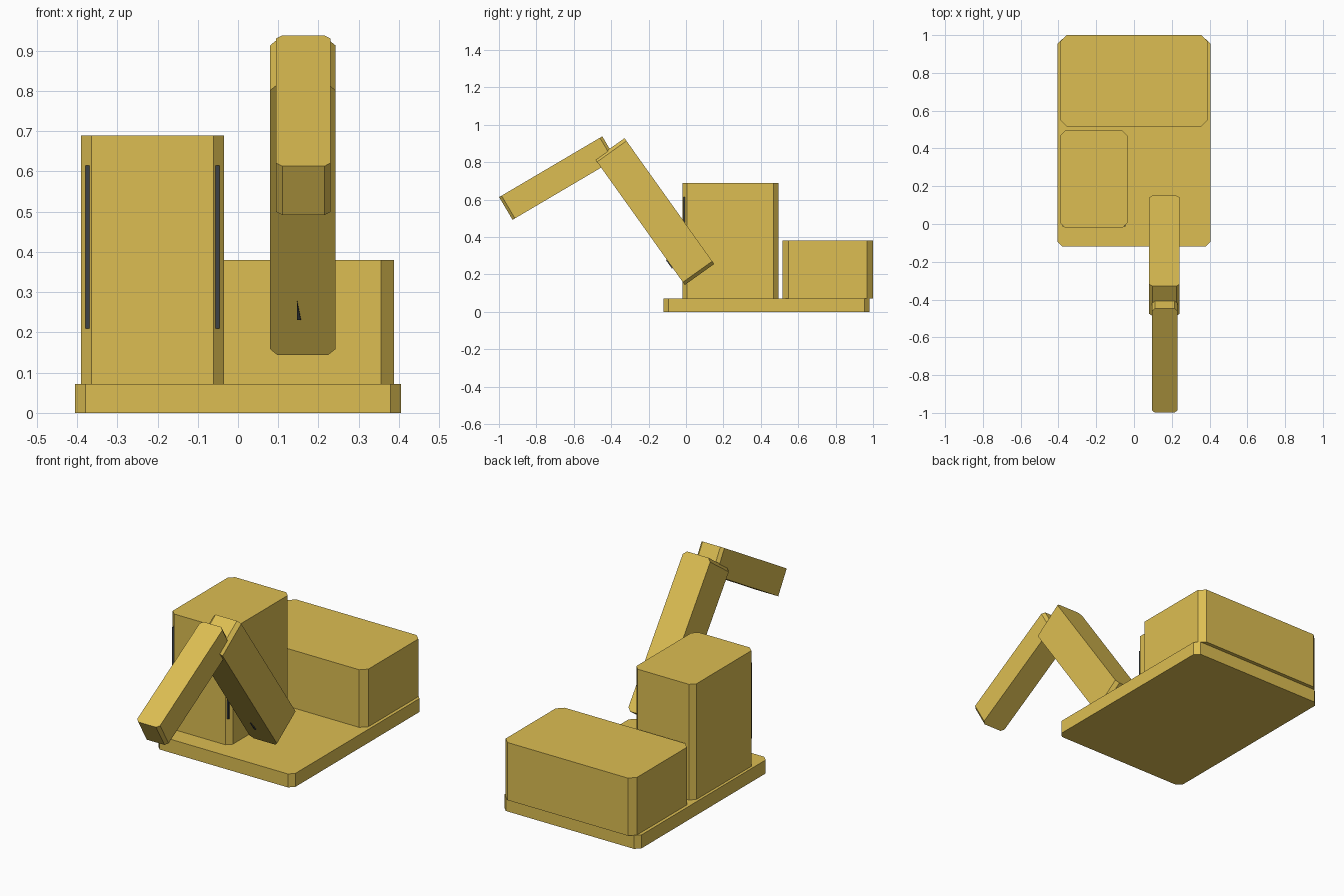
import bpy, bmesh, math

if "Cube" in bpy.data.objects:
    bpy.data.objects.remove(bpy.data.objects["Cube"])


def material(name, rgb):
    m = bpy.data.materials.new(name)
    m.diffuse_color = (*rgb, 1.0)
    m.use_nodes = True
    m.node_tree.nodes["Principled BSDF"].inputs["Base Color"].default_value = m.diffuse_color
    return m


yellow = material("machine yellow", (0.72, 0.515, 0.085))
dark = material("dark glass", (0.045, 0.055, 0.065))


def prism(name, points, height, mat, location=(0, 0, 0), tilt=0.0):
    """Extrude an outline in local x, y by height, centred on local z."""
    bm = bmesh.new()
    base = bm.faces.new([bm.verts.new((x, y, -height / 2)) for x, y in points])
    top = bmesh.ops.extrude_face_region(bm, geom=[base])
    bmesh.ops.translate(bm, vec=(0, 0, height),
                        verts=[v for v in top["geom"] if isinstance(v, bmesh.types.BMVert)])
    bmesh.ops.recalc_face_normals(bm, faces=bm.faces)
    mesh = bpy.data.meshes.new(name)
    bm.to_mesh(mesh)
    bm.free()
    mesh.materials.append(mat)
    ob = bpy.data.objects.new(name, mesh)
    ob.location = location
    ob.rotation_euler.x = math.radians(tilt)
    bpy.context.collection.objects.link(ob)
    return ob


def chamfered(name, size, location, cut, tilt=0.0, mat=yellow):
    """Box whose four local-z edges are cut off."""
    a, b = size[0] / 2, size[1] / 2
    outline = [(a - cut, -b), (a, -b + cut), (a, b - cut), (a - cut, b),
               (-a + cut, b), (-a, b - cut), (-a, -b + cut), (-a + cut, -b)]
    return prism(name, outline, size[2], mat, location, tilt)


def block(name, x, y, z, cut):
    """Upright chamfered box from its extents."""
    spans = (x, y, z)
    return chamfered(name, [s[1] - s[0] for s in spans],
                     [(s[0] + s[1]) / 2 for s in spans], cut)


# Body
block("base_plate", (-0.405, 0.405), (-0.12, 0.98), (0, 0.072), 0.026)
block("counterweight", (-0.388, 0.388), (0.515, 1.0), (0.072, 0.38), 0.032)
block("cab", (-0.39, -0.035), (-0.02, 0.495), (0.072, 0.69), 0.026)

# Window panel sunk in the cab, showing only at the cut front corners
prism("cab_window", [(-0.379, -0.0145), (-0.046, -0.0145), (-0.046, -0.0055), (-0.379, -0.0055)],
      0.405, dark, (0, 0, 0.4125))

# Digging arm
chamfered("boom", (0.162, 0.826, 0.193), (0.161, -0.1675, 0.536), 0.018, -54.5)
chamfered("stick", (0.135, 0.64, 0.141), (0.1625, -0.6875, 0.715), 0.015, 30.5)

# Small dark wedge on the underside of the boom
prism("boom_ram_tip", [(0.0, -0.028), (0.009, 0.028), (0.0, 0.028)],
      0.008, dark, (0.147, -0.088, 0.256), -54.5)
